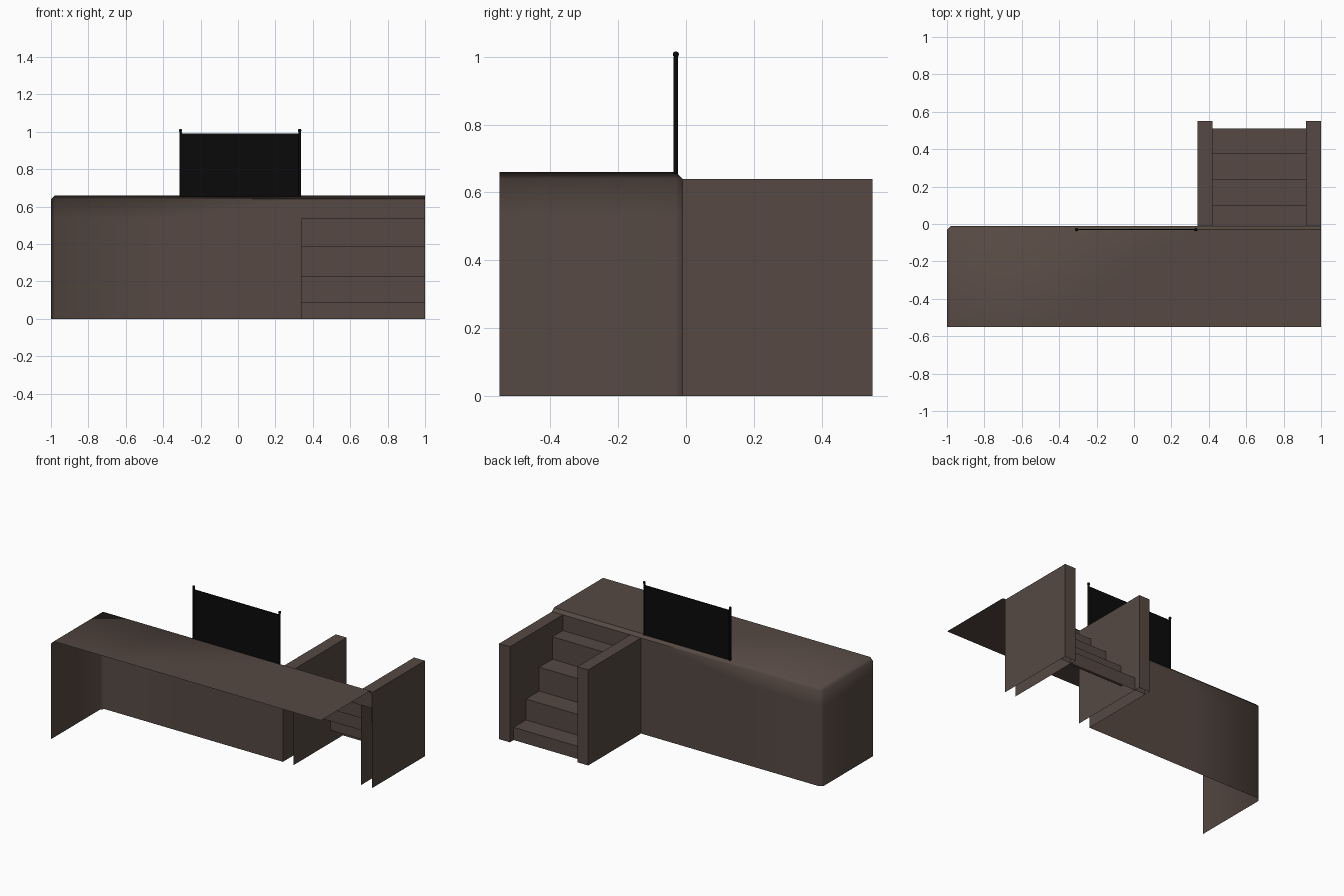
import bpy, bmesh
from mathutils import Vector

if "Cube" in bpy.data.objects:
    bpy.data.objects.remove(bpy.data.objects["Cube"])


def material(name, rgb):
    m = bpy.data.materials.new(name)
    m.diffuse_color = (*rgb, 1)
    m.use_nodes = True
    m.node_tree.nodes["Principled BSDF"].inputs["Base Color"].default_value = m.diffuse_color
    return m


BROWN = material("dark brown", (0.092, 0.066, 0.055))
BLACK = material("black", (0.003, 0.003, 0.003))


def finish(bm, name, mat):
    me = bpy.data.meshes.new(name)
    bm.to_mesh(me)
    bm.free()
    ob = bpy.data.objects.new(name, me)
    bpy.context.collection.objects.link(ob)
    me.materials.append(mat)
    return ob


def box(lo, hi, open_sides=()):
    """Box between two corners, leaving out faces with the given normals."""
    bm = bmesh.new()
    bmesh.ops.create_cube(bm, size=1)
    for v in bm.verts:
        v.co = Vector([l + (c + 0.5) * (h - l) for c, l, h in zip(v.co, lo, hi)])
    bm.normal_update()
    gone = [f for f in bm.faces
            if any(f.normal.dot(Vector(s)) > 0.9 for s in open_sides)]
    bmesh.ops.delete(bm, geom=gone, context='FACES')
    return bm


FRONT, DOWN, RIGHT = (0, -1, 0), (0, 0, -1), (1, 0, 0)

# Platform shell: top, left and back sheets with chamfered joints
bm = box((-1, -0.55, 0), (1, -0.01, 0.66), (FRONT, DOWN, RIGHT))
joints = [e for e in bm.edges if len(e.link_faces) == 2]
bmesh.ops.bevel(bm, geom=joints, offset=0.02, segments=1, affect='EDGES')
for co, no in (((-0.47, 0, 0), (1, 0, 0)), ((0.34, 0, 0), (1, 0, 0)),
               ((0, 0, 0.535), (0, 0, 1))):
    bmesh.ops.bisect_plane(bm, geom=bm.verts[:] + bm.edges[:] + bm.faces[:],
                           plane_co=co, plane_no=no)
# Opening behind the stairs
gone = []
for f in bm.faces:
    c = f.calc_center_median()
    if c.x > 0.34 and c.y > -0.02 and c.z < 0.535:
        gone.append(f)
bmesh.ops.delete(bm, geom=gone, context='FACES')
# Smooth around the left corner, crisp chamfer along the rest
bm.normal_update()
for f in bm.faces:
    f.smooth = True
for e in bm.edges:
    if (len(e.link_faces) == 2 and e.calc_face_angle(0) > 0.3
            and min(v.co.x for v in e.verts) > -0.48):
        e.smooth = False
finish(bm, "platform_shell", BROWN)

# Stair side walls, open below and toward the platform
for name, x0, x1 in (("stair_wall_left", 0.34, 0.42), ("stair_wall_right", 0.92, 1.0)):
    finish(box((x0, -0.01, 0), (x1, 0.55, 0.64), (FRONT, DOWN)), name, BROWN)

# Stair treads and risers as one folded sheet
depths = (0.51, 0.38, 0.24, 0.10, -0.01)
heights = (0, 0.085, 0.225, 0.385, 0.535)
profile = [(depths[0], 0)]
for i in range(1, 5):
    profile += [(depths[i - 1], heights[i]), (depths[i], heights[i])]
bm = bmesh.new()
rows = [(bm.verts.new((0.34, y, z)), bm.verts.new((1.0, y, z))) for y, z in profile]
for a, b in zip(rows, rows[1:]):
    bm.faces.new((a[1], a[0], b[0], b[1]))
finish(bm, "stair_steps", BROWN)

# Screen panel standing on the back edge
finish(box((-0.305, -0.033, 0.655), (0.33, -0.027, 0.99)), "screen_panel", BLACK)

# Screen posts with ball finials
for side, x in (("left", -0.307), ("right", 0.33)):
    bpy.ops.mesh.primitive_cylinder_add(vertices=16, radius=0.0065, depth=0.345,
                                        location=(x, -0.03, 0.8275))
    post = bpy.context.object
    post.name = "screen_post_" + side
    bpy.ops.object.shade_smooth_by_angle()
    post.data.materials.append(BLACK)
    bpy.ops.mesh.primitive_uv_sphere_add(segments=16, ring_count=10, radius=0.009,
                                         location=(x, -0.03, 1.007))
    ball = bpy.context.object
    ball.name = "post_finial_" + side
    bpy.ops.object.shade_smooth()
    ball.data.materials.append(BLACK)
